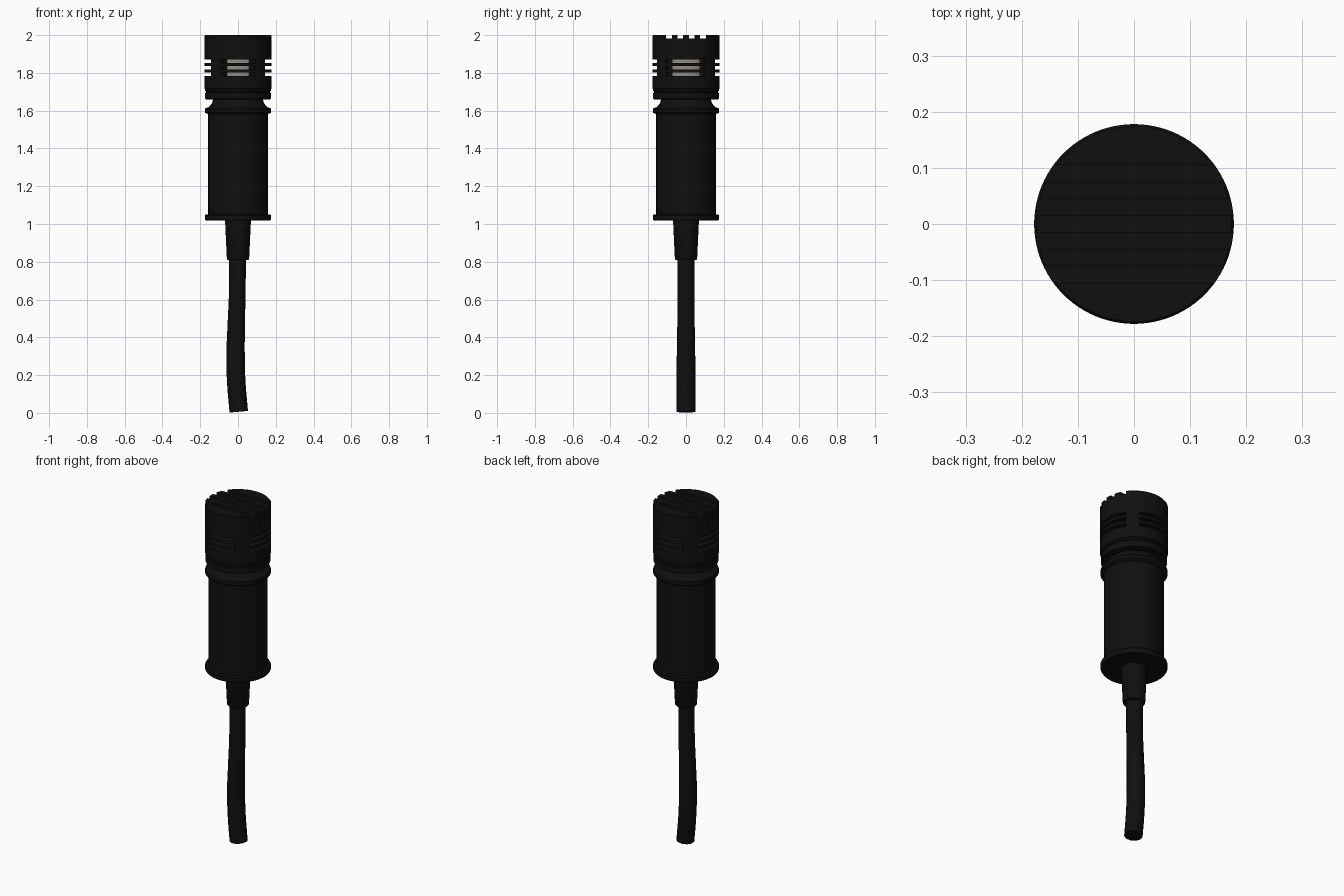
import bpy, bmesh, math
from mathutils import Matrix

if "Cube" in bpy.data.objects:
    bpy.data.objects.remove(bpy.data.objects["Cube"])


def material(name, rgb):
    m = bpy.data.materials.new(name)
    m.diffuse_color = (*rgb, 1)
    m.use_nodes = True
    m.node_tree.nodes["Principled BSDF"].inputs["Base Color"].default_value = m.diffuse_color
    return m


BLACK = material("matte black", (0.005, 0.005, 0.005))
GREY = material("warm grey screen", (0.30, 0.27, 0.24))


def finish(bm, name, mat):
    bmesh.ops.recalc_face_normals(bm, faces=bm.faces)
    me = bpy.data.meshes.new(name)
    bm.to_mesh(me)
    bm.free()
    me.materials.append(mat)
    ob = bpy.data.objects.new(name, me)
    bpy.context.collection.objects.link(ob)
    return ob


def activate(ob):
    bpy.ops.object.select_all(action='DESELECT')
    ob.select_set(True)
    bpy.context.view_layer.objects.active = ob


def smooth(ob):
    activate(ob)
    bpy.ops.object.shade_smooth_by_angle(angle=math.radians(32))


def lathe(name, profile, mat, n=64):
    """Closed solid turned around z; the profile starts and ends on the axis."""
    bm = bmesh.new()
    rings = []
    for r, z in profile:
        if r == 0:
            rings.append([bm.verts.new((0, 0, z))] * n)
        else:
            rings.append([bm.verts.new((r * math.cos(2 * math.pi * i / n),
                                        r * math.sin(2 * math.pi * i / n), z))
                          for i in range(n)])
    for a, b in zip(rings, rings[1:]):
        for i in range(n):
            j = (i + 1) % n
            quad = dict.fromkeys((a[i], a[j], b[j], b[i]))
            bm.faces.new(list(quad))
    return finish(bm, name, mat)


def prism(bm, outline, z0, z1, turn=0):
    """Vertical prism over a flat outline, turned around z."""
    rot = Matrix.Rotation(turn, 4, 'Z')
    lo = [bm.verts.new(rot @ Matrix.Translation((x, y, z0)).translation) for x, y in outline]
    hi = [bm.verts.new(rot @ Matrix.Translation((x, y, z1)).translation) for x, y in outline]
    k = len(outline)
    bm.faces.new(lo[::-1])
    bm.faces.new(hi)
    for i in range(k):
        j = (i + 1) % k
        bm.faces.new((lo[i], lo[j], hi[j], hi[i]))


# Hollow head cap
head = lathe("head_cap", [
    (0, 2.0), (0.174, 2.0), (0.178, 1.995), (0.178, 1.718), (0.174, 1.714),
    (0.174, 1.705), (0.170, 1.702), (0.170, 1.697), (0.174, 1.694),
    (0.174, 1.664), (0.170, 1.660), (0.135, 1.660), (0.135, 1.93), (0, 1.93)], BLACK, 96)

# Cutter: grooves across the top and three rows of side slots
cut = bmesh.new()
for y in (-0.09, -0.03, 0.03, 0.09):
    prism(cut, [(-0.3, y - 0.015), (0.3, y - 0.015), (0.3, y + 0.015), (-0.3, y + 0.015)],
          1.981, 2.05)
for z in (1.862, 1.828, 1.793):
    for q in range(4):
        a, b = ((0.05, 0.14) if q % 2 == 0 else (0.095, 0.13))
        prism(cut, [(-a, 0.115), (a, 0.115), (b, 0.2), (-b, 0.2)],
              z - 0.009, z + 0.009, q * math.pi / 2)
cutter = finish(cut, "slot_cutter", BLACK)
cutter.hide_render = True
mod = head.modifiers.new("slots", 'BOOLEAN')
mod.operation = 'DIFFERENCE'
mod.solver = 'EXACT'
mod.object = cutter
activate(head)
bpy.ops.object.modifier_apply(modifier=mod.name)
bpy.data.objects.remove(cutter)
smooth(head)

# Screen behind the slots
smooth(lathe("inner_screen", [(0, 1.69), (0.129, 1.69), (0.129, 1.925), (0, 1.925)], GREY))

# Body: flared neck, collar, barrel and bottom flange
smooth(lathe("body", [
    (0, 1.70), (0.132, 1.70), (0.132, 1.66), (0.137, 1.642), (0.147, 1.626),
    (0.160, 1.616), (0.172, 1.614), (0.176, 1.609), (0.176, 1.592), (0.172, 1.587),
    (0.158, 1.582), (0.158, 1.052), (0.172, 1.049), (0.176, 1.044), (0.176, 1.024),
    (0.172, 1.018), (0, 1.018)], BLACK))

# Tapered strain relief
smooth(lathe("strain_relief", [
    (0, 1.03), (0.069, 1.03), (0.059, 0.815), (0.056, 0.810), (0, 0.810)], BLACK, 40))

# Slightly bent cable: radius grows towards the end
path = [(-0.003, 0.84, 0.90), (-0.003, 0.72, 0.90), (-0.005, 0.60, 0.90),
        (-0.010, 0.44, 0.95), (-0.013, 0.30, 1.0), (-0.009, 0.16, 1.0), (0.004, 0.006, 1.0)]
cu = bpy.data.curves.new("cable", 'CURVE')
cu.dimensions = '3D'
cu.bevel_depth = 0.049
cu.bevel_resolution = 6
cu.resolution_u = 4
cu.use_fill_caps = True
sp = cu.splines.new('BEZIER')
sp.bezier_points.add(len(path) - 1)
for p, (x, z, r) in zip(sp.bezier_points, path):
    p.co = (x, 0, z)
    p.radius = r
    p.handle_left_type = p.handle_right_type = 'AUTO'
cu.materials.append(BLACK)
cable = bpy.data.objects.new("cable", cu)
bpy.context.collection.objects.link(cable)
activate(cable)
bpy.ops.object.convert(target='MESH')
smooth(bpy.context.view_layer.objects.active)
